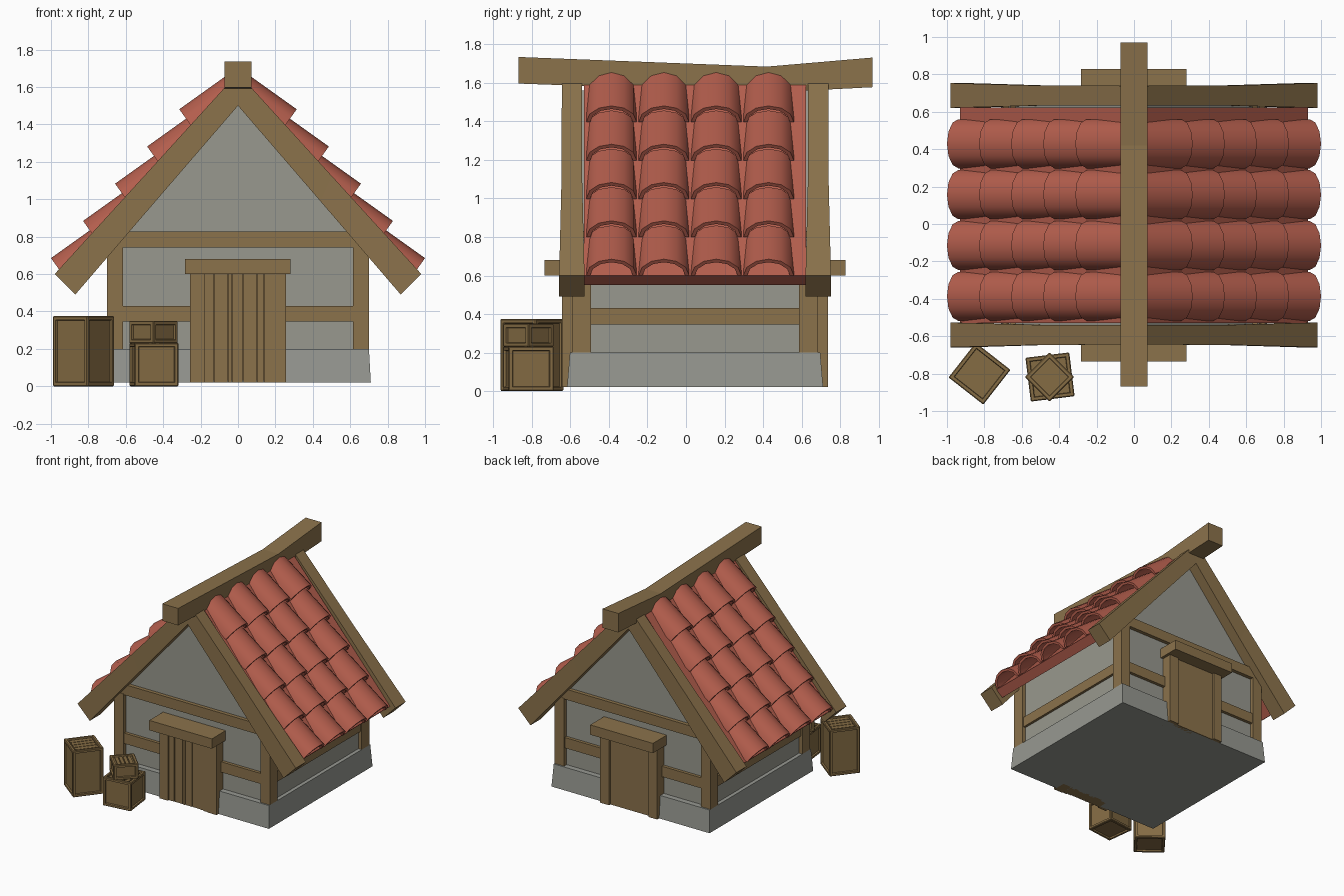
import bpy, bmesh, math, random
from mathutils import Vector, Matrix

if "Cube" in bpy.data.objects:
    bpy.data.objects.remove(bpy.data.objects["Cube"])

random.seed(4)
CY = 0.047  # middle of the house along y


def material(name, r, g, b):
    lin = [((c / 255 + 0.055) / 1.055) ** 2.4 for c in (r, g, b)]
    m = bpy.data.materials.new(name)
    m.diffuse_color = (*lin, 1)
    m.use_nodes = True
    m.node_tree.nodes["Principled BSDF"].inputs["Base Color"].default_value = m.diffuse_color
    return m


WOOD = material("timber", 139, 114, 75)
CRATE = material("crate_wood", 133, 108, 68)
RED = material("clay_tile", 180, 94, 77)
PLASTER = material("plaster", 152, 152, 142)
STONE = material("stone", 150, 152, 145)


def finish(bm, name, mat, smooth=False):
    bmesh.ops.recalc_face_normals(bm, faces=bm.faces[:])
    if smooth:
        for f in bm.faces:
            f.smooth = True
        for e in bm.edges:
            e.smooth = e.calc_face_angle(3.0) < math.radians(40)
    me = bpy.data.meshes.new(name)
    bm.to_mesh(me)
    bm.free()
    me.materials.append(mat)
    ob = bpy.data.objects.new(name, me)
    bpy.context.collection.objects.link(ob)
    return ob


def loft(name, parts, mat, smooth=False):
    """Each part is a list of rings, skinned together and capped."""
    bm = bmesh.new()
    for rings in parts:
        vs = [[bm.verts.new(p) for p in ring] for ring in rings]
        n = len(vs[0])
        for a, b in zip(vs, vs[1:]):
            for i in range(n):
                j = (i + 1) % n
                bm.faces.new((a[i], a[j], b[j], b[i]))
        bm.faces.new(vs[0])
        bm.faces.new(vs[-1])
    return finish(bm, name, mat, smooth)


def rect(x0, x1, y0, y1, z):
    return [(x0, y0, z), (x1, y0, z), (x1, y1, z), (x0, y1, z)]


def box(x0, x1, y0, y1, z0, z1):
    return [rect(x0, x1, y0, y1, z0), rect(x0, x1, y0, y1, z1)]


def along_y(pts, y0, y1):
    return [[(x, y, z) for x, z in pts] for y in (y0, y1)]


def fb(x0, x1, d0, d1, z0, z1, s):
    """Box on the front (s=-1) or back (s=1), d measured from the house middle."""
    ya, yb = sorted((CY + s * d0, CY + s * d1))
    return box(x0, x1, ya, yb, z0, z1)


# stone footing, slightly flared
loft("stone_base", [[rect(-.71, .71, CY - .665, CY + .665, .02),
                     rect(-.70, .70, CY - .65, CY + .65, .20)]], STONE)

# plaster body with gables
loft("plaster_walls", [along_y([(-.67, .19), (.67, .19), (.67, .785), (0, 1.56), (-.67, .785)],
                               CY - .605, CY + .605)], PLASTER)

# corner posts and horizontal timbers
posts, rails = [], []
for s in (-1, 1):
    for sx in (-1, 1):
        xa, xb = sorted((sx * .615, sx * .70))
        posts.append(fb(xa, xb, .54, .638, .20, .75, s))
    rails.append(fb(-.62, .62, .55, .63, .345, .43, s))
    rails.append(fb(-.66, .66, .55, .635, .743, .828, s))
    xa, xb = sorted((s * .60, s * .69))
    rails.append(box(xa, xb, CY - .545, CY + .545, .345, .43))
loft("corner_posts", posts, WOOD)
loft("wall_beams", rails, WOOD)

# doorways: lintel, jambs, and door leaf
lintels, jambs = [], []
for s in (-1, 1):
    lintels.append(fb(-.283, .28, .58, .782, .60, .68, s))
    jambs += [fb(-.257, -.18, .58, .69, .02, .605, s), fb(.175, .257, .58, .69, .02, .605, s)]
loft("door_lintels", lintels, WOOD)
loft("door_jambs", jambs, WOOD)
loft("back_door", [fb(-.19, .19, .58, .672, .02, .605, 1)], WOOD)
edges = [-.18, -.13, -.055, -.033, .027, .10, .137, .175]
planks = [fb(a + .002, b - .002, .58, .674 + random.uniform(0, .012), .02, .605, -1)
          for a, b in zip(edges, edges[1:])]
planks.append(fb(-.18, .175, .58, .664, .02, .605, -1))
loft("front_door_planks", planks, WOOD)

# roof slabs on both slopes
slabs = [along_y([(0, 1.67), (s * .93, .60), (s * .872, .55), (0, 1.553)], CY - .577, CY + .577)
         for s in (-1, 1)]
loft("roof_slabs", slabs, RED)

# gable rafters, thicker towards the eaves
rafters = []
for end in (-1, 1):
    yc = CY + end * .64
    for s in (-1, 1):
        rings = []
        for (xo, zo), (xi, zi), h in [((0, 1.675), (0, 1.50), .052),
                                      ((.5, 1.126), (.44, .99), .053),
                                      ((.98, .60), (.87, .49), .066)]:
            rings.append([(s * xo, yc - h, zo), (s * xo, yc + h, zo),
                          (s * xi, yc + h, zi), (s * xi, yc - h, zi)])
        rafters.append(rings)
loft("gable_rafters", rafters, WOOD)

# barrel tiles: five rows by four columns on each slope
SEG, W, H, T = 6, .131, .104, .02
arc = [(-math.cos(math.pi * k / SEG), math.sin(math.pi * k / SEG)) for k in range(SEG + 1)]
profile = [(W * c, H * q - H) for c, q in arc]
profile += [((W - T) * c, (H - T) * q - H) for c, q in reversed(arc)]
up = Vector((-.245, 0, .175))
nrm = Vector((.175, 0, .245)).normalized()
tiles = []
for s in (-1, 1):
    for row in range(5):
        tip = Vector((1.0 - .1715 * row, 0, .685 + .199 * row))
        for col in range(4):
            yc = -.387 + .272 * col
            rings = []
            for base in (tip, tip + up):
                ring = [base + nrm * h + Vector((0, yc + y, 0)) for y, h in profile]
                rings.append([(s * p.x, p.y, p.z) for p in ring])
            tiles.append(rings)
loft("roof_tiles", tiles, RED, smooth=True)

# sagging ridge beam
ridge = [[(-.071, y, b), (.071, y, b), (.071, y, t), (-.071, y, t)]
         for y, b, t in [(-.87, 1.597, 1.735), (.42, 1.55, 1.685), (.97, 1.578, 1.732)]]
loft("ridge_beam", [ridge], WOOD)


# crates with sunken panels and slatted lids
def crate(name, x, y, z, size, height, deg):
    bm = bmesh.new()
    bmesh.ops.create_cube(bm, size=1)
    bmesh.ops.scale(bm, vec=(size, size, height), verts=bm.verts[:])
    bmesh.ops.bevel(bm, geom=bm.edges[:], offset=.005, segments=1, affect='EDGES')
    bm.normal_update()
    big = sorted(bm.faces, key=lambda f: -f.calc_area())[:6]
    bmesh.ops.inset_individual(bm, faces=big, thickness=.022)
    bmesh.ops.inset_individual(bm, faces=big, thickness=.004, depth=-.012)
    inner = size - .062
    n = 4
    for i in range(n):  # lid slats
        m = Matrix.Translation(((i + .5) * inner / n - inner / 2, 0, height / 2 - .009))
        m = m @ Matrix.Diagonal((inner / n - .006, inner, .008, 1))
        bmesh.ops.create_cube(bm, size=1, matrix=m)
    ob = finish(bm, name, CRATE)
    ob.location = (x, y, z + height / 2)
    ob.rotation_euler.z = math.radians(deg)


crate("tall_crate", -.826, -.80, 0, .236, .375, -38)
crate("low_crate", -.449, -.818, 0, .236, .232, 7)
crate("top_crate", -.452, -.818, .228, .187, .122, 45)
